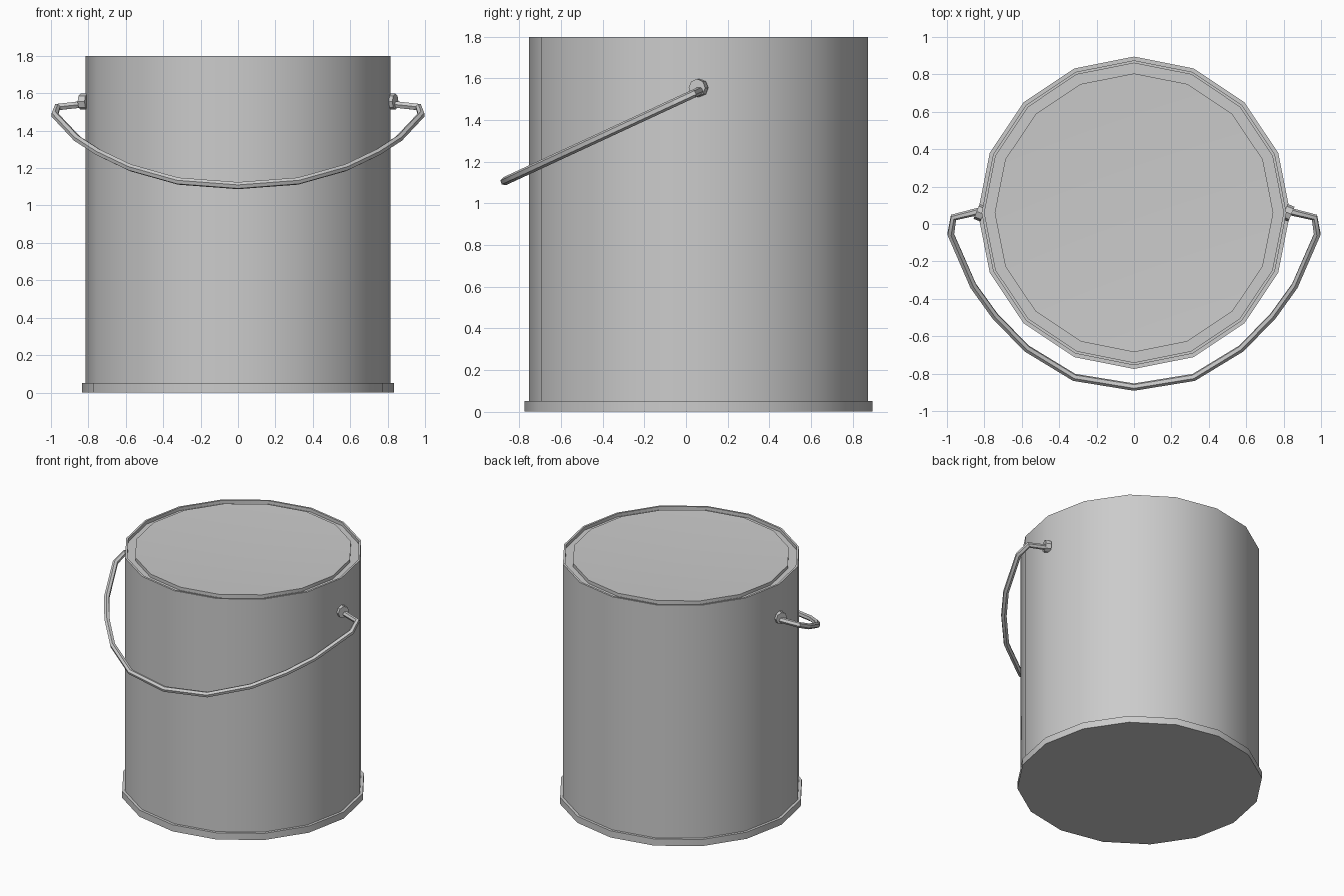
import bpy
import math

if "Cube" in bpy.data.objects:
    bpy.data.objects.remove(bpy.data.objects["Cube"], do_unlink=True)

CENTRE_Y = 0.06
SIDES = 16

metal = bpy.data.materials.new("grey metal")
metal.use_nodes = True
colour = (0.6, 0.6, 0.6, 1)
metal.diffuse_color = colour
metal.node_tree.nodes["Principled BSDF"].inputs["Base Color"].default_value = colour


def finish(obj):
    obj.data.materials.append(metal)
    bpy.ops.object.select_all(action="DESELECT")
    obj.select_set(True)
    bpy.context.view_layer.objects.active = obj
    bpy.ops.object.shade_smooth_by_angle(angle=math.radians(30))


def lathe(name, profile):
    """Spin a (radius, height) profile about the can's axis; radius 0 makes a pole."""
    verts, rings, faces = [], [], []
    for r, z in profile:
        count = SIDES if r else 1
        start = len(verts)
        for i in range(count):
            a = math.tau * i / SIDES
            verts.append((r * math.cos(a), CENTRE_Y + r * math.sin(a), z))
        rings.append([start + i % count for i in range(SIDES)])
    for low, high in zip(rings, rings[1:]):
        for i in range(SIDES):
            j = (i + 1) % SIDES
            quad = [low[i], low[j], high[j], high[i]]
            faces.append(list(dict.fromkeys(quad)))
    mesh = bpy.data.meshes.new(name)
    mesh.from_pydata(verts, [], faces)
    obj = bpy.data.objects.new(name, mesh)
    bpy.context.collection.objects.link(obj)
    finish(obj)


# Can: base, bottom flange, wall, thin rim, lid groove and shallow dished lid
lathe("can", [(0, 0), (0.835, 0), (0.835, 0.05), (0.815, 0.05), (0.815, 1.8),
              (0.8, 1.8), (0.8, 1.775), (0.745, 1.775), (0.745, 1.8), (0, 1.77)])

# Lugs that hold the handle
for side, x in (("left", 0.823), ("right", -0.823)):
    bpy.ops.mesh.primitive_cylinder_add(
        vertices=8, radius=0.043, depth=0.04, location=(x, CENTRE_Y, 1.555),
        rotation=(math.pi / 8, math.pi / 2, 0))
    lug = bpy.context.object
    lug.name = side + "_lug"
    finish(lug)

# Wire handle: half outline mirrored, lying in one tilted plane
half = [(0.82, 0.07), (0.965, 0.035), (0.98, -0.055), (0.86, -0.33),
        (0.745, -0.49), (0.575, -0.665), (0.32, -0.82)]
outline = half + [(0, -0.872)] + [(-x, y) for x, y in reversed(half)]
curve = bpy.data.curves.new("handle", "CURVE")
curve.dimensions = "3D"
curve.bevel_depth = 0.02
curve.bevel_resolution = 1
curve.use_fill_caps = True
spline = curve.splines.new("POLY")
spline.points.add(len(outline) - 1)
for point, (x, y) in zip(spline.points, outline):
    point.co = (x, y, 1.51 + 0.463 * y, 1)
handle = bpy.data.objects.new("handle", curve)
bpy.context.collection.objects.link(handle)
bpy.ops.object.select_all(action="DESELECT")
handle.select_set(True)
bpy.context.view_layer.objects.active = handle
bpy.ops.object.convert(target="MESH")
finish(bpy.context.object)
